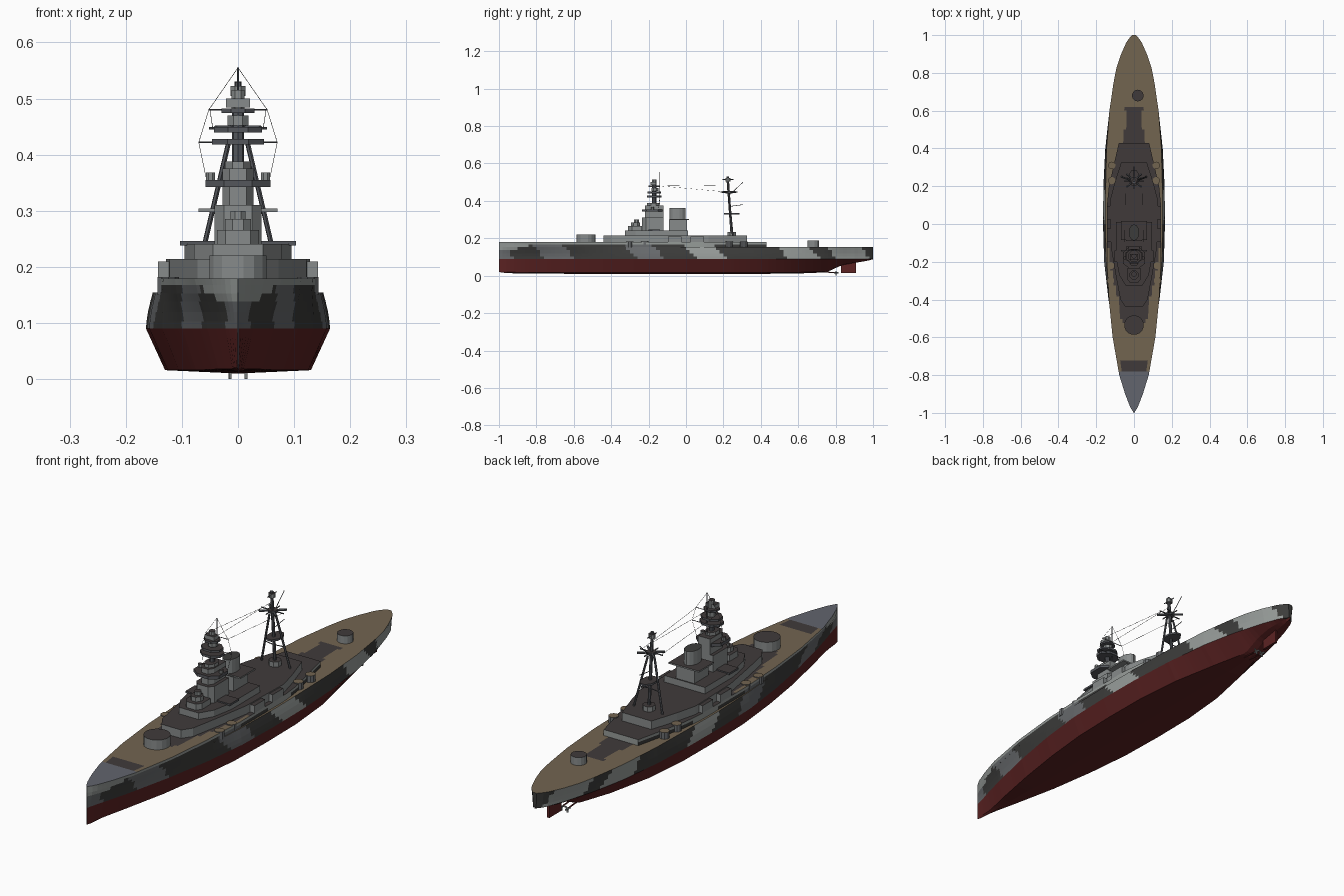
import bpy, bmesh, math
from mathutils import Vector

if "Cube" in bpy.data.objects:
    bpy.data.objects.remove(bpy.data.objects["Cube"])

def mat(name, r, g, b):
    m = bpy.data.materials.new(name)
    lin = lambda c: ((c + 0.055) / 1.055) ** 2.4
    m.diffuse_color = (lin(r), lin(g), lin(b), 1)
    m.use_nodes = True
    m.node_tree.nodes["Principled BSDF"].inputs["Base Color"].default_value = m.diffuse_color
    return m

MATS = [mat("light_grey", .59, .61, .60), mat("mid_grey", .41, .42, .43),
        mat("dark_grey", .235, .235, .23), mat("hull_red", .36, .135, .135),
        mat("deck_tan", .45, .395, .315), mat("deck_dark", .25, .228, .228),
        mat("bow_slate", .385, .395, .43), mat("house_grey", .53, .545, .545),
        mat("mast_grey", .33, .34, .36)]
LIGHT, MID, DARK, RED, TAN, DECK, SLATE, HOUSE, MAST = range(9)

def finish(name, bm, rule):
    bmesh.ops.recalc_face_normals(bm, faces=bm.faces)
    bm.normal_update()
    me = bpy.data.meshes.new(name)
    for m in MATS:
        me.materials.append(m)
    for f in bm.faces:
        f.material_index = rule(f.calc_center_median(), f.normal) if callable(rule) else rule
    bm.to_mesh(me)
    bm.free()
    ob = bpy.data.objects.new(name, me)
    bpy.context.collection.objects.link(ob)
    return ob

def loft(name, rings, rule):
    bm = bmesh.new()
    vs = [[bm.verts.new(p) for p in r] for r in rings]
    n = len(rings[0])
    for a, b in zip(vs, vs[1:]):
        for i in range(n):
            bm.faces.new((a[i], a[(i + 1) % n], b[(i + 1) % n], b[i]))
    bm.faces.new(vs[0])
    bm.faces.new(vs[-1])
    return finish(name, bm, rule)

def roofed(side, top):
    return lambda c, n: top if n.z > .8 else side

def house(name, half, z0, z1, side=HOUSE, top=DECK):
    """Mirrored deck outline from (y, half width) pairs, extruded upward."""
    o = [(w, y) for y, w in half] + [(-w, y) for y, w in reversed(half)]
    return loft(name, [[(x, y, z) for x, y in o] for z in (z0, z1)], roofed(side, top))

def box(name, x0, x1, y0, y1, z0, z1, side=HOUSE, top=DECK):
    o = [(x0, y0), (x1, y0), (x1, y1), (x0, y1)]
    return loft(name, [[(x, y, z) for x, y in o] for z in (z0, z1)], roofed(side, top))

def drum(name, x, y, z0, z1, rx, ry=None, n=12, side=HOUSE, top=DECK):
    ry = ry or rx
    ang = [2 * math.pi * (i + .5) / n for i in range(n)]
    return loft(name, [[(x + rx * math.cos(a), y + ry * math.sin(a), z) for a in ang]
                       for z in (z0, z1)], roofed(side, top))

def rod(name, p, q, r, m=MAST, n=6):
    p, q = Vector(p), Vector(q)
    d = (q - p).normalized()
    u = d.orthogonal().normalized()
    v = d.cross(u)
    ang = [2 * math.pi * i / n for i in range(n)]
    return loft(name, [[c + r * (u * math.cos(a) + v * math.sin(a)) for a in ang] for c in (p, q)], m)

def lerp(table, y):
    for a, b in zip(table, table[1:]):
        if y <= b[0]:
            t = max(0, (y - a[0]) / (b[0] - a[0]))
            return [s + t * (e - s) for s, e in zip(a[1:], b[1:])]
    return list(table[-1][1:])

# Paint rules: camouflage on the sides, planking on the decks
BANDS = [(-.94, MID), (-.78, DARK), (-.62, MID), (-.29, DARK), (-.14, MID), (.03, DARK),
         (.19, LIGHT), (.52, DARK), (.69, LIGHT), (.78, DARK), (.96, LIGHT), (2, DARK)]
PATCH = [(-.57, 0), (-.5, .07), (-.4, .085), (-.3, .11), (-.2, .128), (0, .15), (.5, .15)]

def side_paint(c):
    if c.z < .09:
        return RED
    if c.z > .168 or (c.y < -.8 and c.z > .14 + .25 * abs(c.y + .93) * (c.y > -.93)):
        return LIGHT
    s = c.y + .9 * (c.z - .12)
    return next(m for y, m in BANDS if s < y)

def deck_paint(c):
    if c.y < -.79:
        return SLATE
    if c.y < -.72:
        return DECK if abs(c.x) < .068 else TAN
    if c.z > .17:
        return DECK if c.y > -.57 and abs(c.x) < lerp(PATCH, c.y)[0] else TAN
    return DECK if .4 < c.y < .62 and abs(c.x) < .06 - .015 * (c.y > .5) else TAN

def hull_paint(c, n):
    return deck_paint(c) if n.z > .9 and c.z > .14 else side_paint(c)

# Main hull: y, keel height, bilge, waterline and deck half widths
HULL = [(-1, .02, 0.001, .001, .001), (-.97, .015, .004, .008, .018), (-.9, .012, .012, .028, .043),
        (-.8, .012, .035, .055, .072), (-.6, .01, .075, .1, .11), (-.4, .01, .105, .135, .132),
        (-.2, .01, .125, .158, .147), (0, .01, .13, .164, .152), (.2, .01, .128, .162, .15),
        (.4, .01, .11, .152, .145), (.6, .012, .07, .13, .13), (.75, .018, .03, .1, .108),
        (.83, .055, .03, .077, .092), (.9, .068, .03, .056, .068), (.97, .08, .015, .03, .037),
        (1, .088, .002, .007, .01)]
COLS = 20

def ring(y, half, ztop):
    """Closed section: up the right side, across the deck, down the left."""
    w = half[-1][0]
    deck = [(w * (1 - 2 * i / COLS), y, ztop) for i in range(1, COLS)]
    return [(x, y, z) for x, z in half] + deck + [(-x, y, z) for x, z in reversed(half)]

def hull_ring(y):
    zk, wb, ww, wt = lerp(HULL, y)
    half = [(.0005, zk), (wb, zk + .006), (ww, .0901)]
    half += [(ww + (wt - ww) * t, z) for t, z in ((.08, .103), (.3, .12), (.65, .138), (1, .154))]
    return ring(y, half, .154)

loft("hull", [hull_ring(-1 + i / 50) for i in range(101)], hull_paint)

# Raised forecastle deck, tapering in over the after casemates
FORE = [(-1, .001), (-.97, .02), (-.9, .047), (-.8, .078), (-.6, .113), (-.4, .133),
        (-.2, .143), (.1, .143), (.2, .133), (.43, .08)]

def fore_ring(y):
    w = lerp(FORE, y)[0]
    wl = min(w, lerp(HULL, y)[3])
    return ring(y, [(wl, .153), ((w + wl) / 2, .168), (w, .179)], .179)

loft("forecastle", [fore_ring(-1 + 1.43 * i / 72) for i in range(73)], hull_paint)

# Rudder, propellers and shafts
box("rudder", -.005, .005, .83, .91, .015, .075, RED, RED)
for s in (-1, 1):
    rod("propeller_shaft", (s * .014, .68, .025), (s * .014, .81, .015), .003, RED)
    rod("propeller_hub", (s * .014, .79, .015), (s * .014, .815, .015), .004, HOUSE)
    for k in range(3):
        a = math.pi / 2 + k * 2 * math.pi / 3
        rod("propeller_blade", (s * .014, .8, .015),
            (s * .014 + .0145 * math.cos(a), .803, .015 - .0145 * math.sin(a)), .0035, HOUSE, 4)

# Gun barbettes and casemate sponsons
drum("fore_barbette", 0, -.535, .175, .22, .052, n=16)
drum("aft_barbette", .02, .68, .15, .187, .031, n=14)
for s in (-1, 1):
    for y in (-.3, -.22, .23, .31):
        drum("casemate_sponson", s * (.124 if y < 0 else .118), y, .15, .182, .02, n=10, side=MID, top=TAN)
    for y in (-.06, .06):
        box("gun_sponson", s * .115, s * .143, y - .035, y + .035, .178, .21)

# Deckhouses
house("lower_deckhouse", [(-.44, .045), (-.40, .072), (-.28, .095), (-.12, .122), (.12, .128),
                          (.21, .105), (.326, .068)], .178, .214)
house("upper_deckhouse", [(-.325, .045), (-.27, .078), (-.18, .095), (.01, .095)], .213, .241)
house("boat_deck", [(-.2, .103), (-.14, .103)], .238, .246, MAST)
house("conning_tower_base", [(-.31, .022), (-.29, .037), (-.235, .037)], .24, .266)
drum("conning_tower", 0, -.27, .265, .285, .025, n=8)
drum("conning_tower_top", 0, -.265, .285, .3, .014, n=8)
house("tower_base", [(-.235, .025), (-.215, .042), (-.12, .042)], .24, .31)
house("bridge_tower", [(-.22, .015), (-.2, .028), (-.12, .028)], .31, .375)
house("bridge_platform", [(-.235, .025), (-.21, .058), (-.15, .058), (-.125, .03)], .342, .355, MAST)
for s in (-1, 1):
    drum("bridge_director", s * .049, -.18, .355, .368, .009, n=8)

# Funnel
box("funnel_base", -.042, .042, -.09, .005, .24, .3)
box("funnel_deck", -.07, .07, -.085, .015, .298, .304)
drum("funnel", 0, -.045, .3, .362, .028, .043, n=14, top=DARK)

# Foremast with spotting platforms
rod("foremast", (0, -.17, .37), (0, -.17, .5), .011, MAST, 8)
drum("lookout", 0, -.175, .372, .388, .025, .035, n=8)
drum("lower_platform", 0, -.17, .418, .428, .05, .042, n=8, side=MAST)
drum("middle_platform", 0, -.17, .44, .449, .046, .038, n=8, side=MAST)
drum("spotting_top", 0, -.165, .452, .47, .02, n=8)
drum("upper_platform", 0, -.17, .474, .482, .032, n=8, side=MAST)
box("director", -.021, .021, -.19, -.16, .484, .5)
drum("director_tower", 0, -.17, .482, .515, .013, n=8)
rod("fore_topmast", (0, -.14, .38), (0, -.14, .555), .0018)
rod("fore_yard", (-.07, -.14, .422), (.07, -.14, .422), .0014)
rod("fore_upper_yard", (-.053, -.14, .48), (.053, -.14, .48), .0014)

# Aft tripod mast
rod("aft_mast", (0, .245, .21), (0, .222, .53), .0065, MAST, 8)
for s in (-1, 1):
    rod("mast_leg", (s * .066, .25, .213), (s * .016, .23, .425), .0045)
    rod("mast_strut", (s * .045, .245, .3), (0, .238, .3), .002)
    rod("crosstree", (-.04, .23 - s * .035, .447), (.04, .23 + s * .035, .447), .005)
    rod("mast_gaff", (0, .23, .4 - .03 * s), (0, .305, .44 - .06 * s), .0015)
drum("mast_house", 0, .245, .213, .235, .025, n=8)
drum("mast_platform", 0, .245, .328, .336, .03, .045, n=8, side=MAST)
drum("crosstree_platform", 0, .23, .44, .452, .02, n=8, side=MAST)
rod("aft_yard", (-.052, .228, .447), (.052, .228, .447), .0025)
rod("fore_aft_yard", (0, .185, .447), (0, .275, .447), .0025)
drum("aft_lookout", 0, .224, .505, .522, .014, n=8)
rod("aft_lookout_yard", (0, .195, .515), (0, .255, .515), .002)

# Rigging wires
for s in (-1, 1):
    path = [(0, -.14, .555), (s * .052, -.14, .48), (s * .07, -.14, .422), (s * .056, -.15, .355)]
    for p, q in zip(path, path[1:]):
        rod("rigging", p, q, .0006, DARK, 4)
    rod("aerial", (s * .05, -.14, .48), (s * .045, .228, .447), .0006, DARK, 4)
rod("main_aerial", (0, -.14, .48), (0, .224, .485), .0006, DARK, 4)
